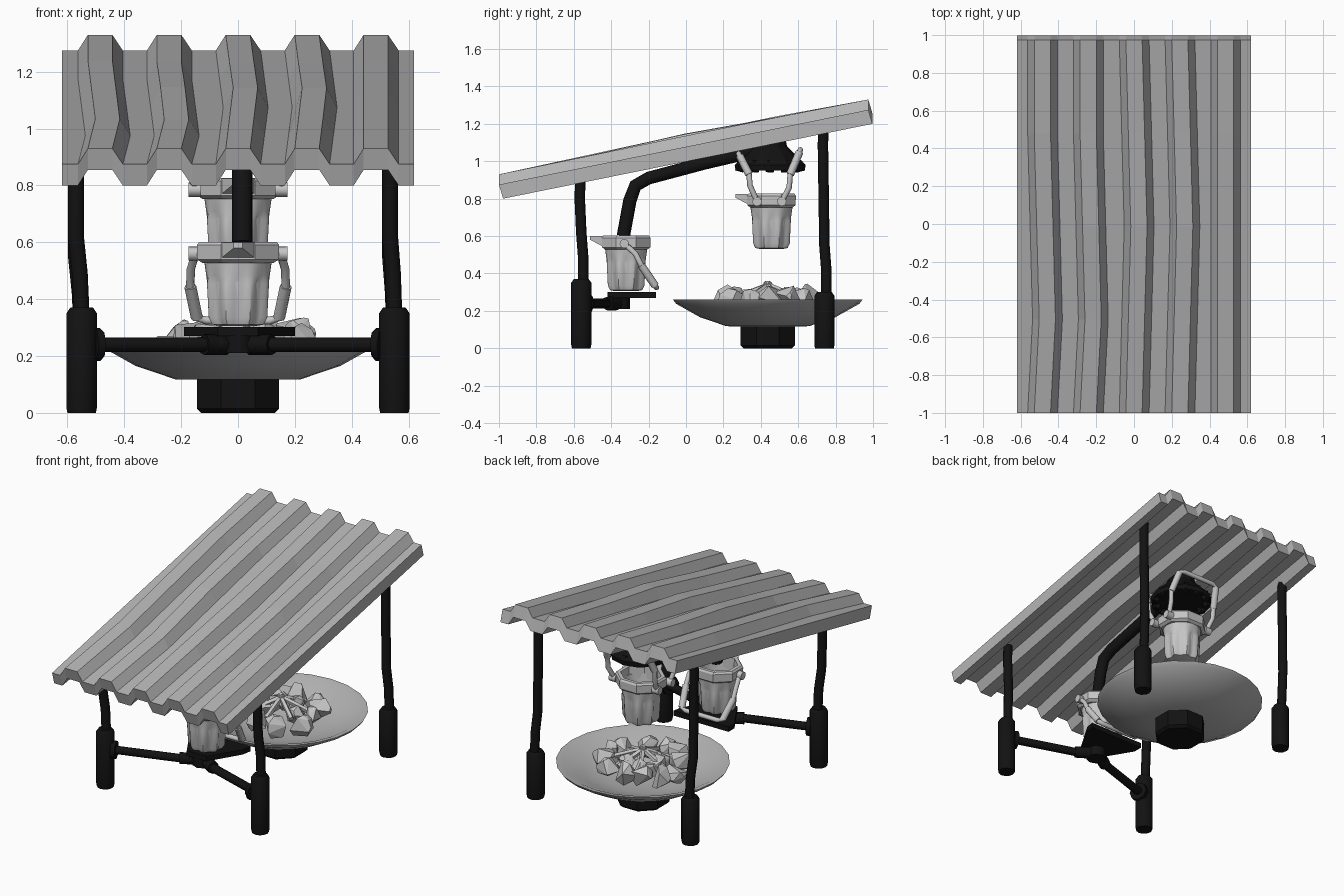
import bpy, bmesh, math, random
from mathutils import Vector

random.seed(4)
if "Cube" in bpy.data.objects:
    bpy.data.objects.remove(bpy.data.objects["Cube"])


def material(name, v):
    m = bpy.data.materials.new(name)
    m.use_nodes = True
    m.diffuse_color = (v, v, v, 1)
    m.node_tree.nodes["Principled BSDF"].inputs["Base Color"].default_value = (v, v, v, 1)
    return m


BLACK = material("soot black", 0.006)
ROOF = material("sheet grey", 0.46)
PALE = material("pale grey", 0.56)


def finish(name, bm, mat, loc=(0, 0, 0), smooth=0):
    bmesh.ops.recalc_face_normals(bm, faces=bm.faces)
    me = bpy.data.meshes.new(name)
    bm.to_mesh(me)
    bm.free()
    me.materials.append(mat)
    ob = bpy.data.objects.new(name, me)
    ob.location = loc
    bpy.context.collection.objects.link(ob)
    if smooth:
        bpy.ops.object.select_all(action='DESELECT')
        ob.select_set(True)
        bpy.context.view_layer.objects.active = ob
        bpy.ops.object.shade_smooth_by_angle(angle=math.radians(smooth))
    return ob


def bridge(bm, rings):
    for a, b in zip(rings, rings[1:]):
        n = len(a)
        for i in range(n):
            j = (i + 1) % n
            bm.faces.new((a[i], a[j], b[j], b[i]))


def lathe(name, profile, sides, loc, mat, smooth=0, flute=None, squash=1, closed=False):
    """Revolve (radius, height) pairs; flute(height) gives the lobe depth."""
    bm = bmesh.new()
    rings = []
    for r, z in profile:
        ring = []
        for i in range(sides):
            a = math.tau * (i + 0.5) / sides if sides == 8 else math.tau * i / sides
            k = r * (1 - (flute(z) * math.cos(8 * a) if flute else 0))
            ring.append(bm.verts.new((k * math.cos(a), k * math.sin(a) * squash, z)))
        rings.append(ring)
    bridge(bm, rings + rings[:1] if closed else rings)
    if not closed:
        bm.faces.new(rings[0])
        bm.faces.new(rings[-1])
    return finish(name, bm, mat, loc, smooth)


def tube(name, points, radius, mat, sides=8, loc=(0, 0, 0)):
    """Sweep a round section along a path."""
    bm = bmesh.new()
    pts = [Vector(p) for p in points]
    rings = []
    side = None
    for i, p in enumerate(pts):
        d = (pts[min(i + 1, len(pts) - 1)] - pts[max(i - 1, 0)]).normalized()
        if side is None:
            side = d.orthogonal()
        side = (side - d * side.dot(d)).normalized()
        up = d.cross(side)
        angles = [math.tau * k / sides for k in range(sides)]
        rings.append([bm.verts.new(p + radius * (side * math.cos(a) + up * math.sin(a))) for a in angles])
    bridge(bm, rings)
    bm.faces.new(rings[0])
    bm.faces.new(rings[-1])
    return finish(name, bm, mat, loc, 50)


def hull(name, points, mat, loc=(0, 0, 0)):
    bm = bmesh.new()
    verts = [bm.verts.new(p) for p in points]
    out = bmesh.ops.convex_hull(bm, input=verts)
    bmesh.ops.delete(bm, geom=list({v for v in out["geom_interior"] if isinstance(v, bmesh.types.BMVert)}), context='VERTS')
    bmesh.ops.dissolve_limit(bm, angle_limit=0.05, verts=bm.verts, edges=bm.edges)
    return finish(name, bm, mat, loc)


# Corrugated roof: five wavering ridges, then extruded to thickness
bm = bmesh.new()
peaks = [1, 1, 2, 2, 9]
rows = []
for k in range(5):
    t = k / 4
    base = 0.875 + 0.4 * t
    line = [(-0.62, 0)]
    for i, peak in enumerate(peaks):
        c = 0.2425 * (i - 2)
        inner = 0 < k < 4
        sway = max(0, 0.026 - 0.013 * abs(k - peak)) if inner else 0
        lift = 0.055 + (random.uniform(0, 0.018) if inner else 0)
        line += [(c - 0.078 + sway, 0), (c - 0.043 + sway, lift), (c + 0.043 + sway, lift), (c + 0.08 + sway, 0)]
    line.append((0.62, 0))
    rows.append([bm.verts.new((x, -1 + 1.975 * t, base + h)) for x, h in line])
for a, b in zip(rows, rows[1:]):
    for i in range(len(a) - 1):
        bm.faces.new((a[i], a[i + 1], b[i + 1], b[i]))
top = list(bm.faces)
lower = bmesh.ops.extrude_face_region(bm, geom=top, use_keep_orig=True)["geom"]
bmesh.ops.translate(bm, vec=(0, 0.022, -0.075), verts=[v for v in lower if isinstance(v, bmesh.types.BMVert)])
finish("corrugated_roof", bm, ROOF)

# Four posts: thick foot sleeve and a slightly bent pole
for tag, y, foot, height in (("front", -0.56, 0.37, 0.9), ("back", 0.74, 0.3, 1.19)):
    for s, word in ((1, "left"), (-1, "right")):
        x = 0.55 * s
        lathe(f"{tag}_{word}_post_foot", [(0.05, 0), (0.054, 0.02), (0.054, foot - 0.02), (0.04, foot)], 12, (x, y, 0), BLACK, 40)
        bend = -0.015 if s > 0 else -0.02
        tube(f"{tag}_{word}_post_pole",
             [(x, y + 0.01, foot - 0.03), (x + bend / 3, y + 0.01, foot + 0.12), (x + bend, y, foot + 0.25),
              (x + bend, y - 0.008, height - 0.1), (x + bend, y - 0.005, height)], 0.028, BLACK)

# Front cross braces with collars and knuckles, carrying the bucket shelf
for s, word in ((1, "left"), (-1, "right")):
    tube(f"{word}_brace", [(0.52 * s, -0.55, 0.24), (0.06 * s, -0.4, 0.24)], 0.026, BLACK)
    tube(f"{word}_brace_collar", [(0.51 * s, -0.55, 0.24), (0.485 * s, -0.54, 0.24)], 0.058, BLACK)
    tube(f"{word}_brace_knuckle", [(0.12 * s, -0.42, 0.24), (0.04 * s, -0.37, 0.24)], 0.037, BLACK)
tube("shelf_stem", [(0, -0.36, 0.21), (0, -0.36, 0.28)], 0.06, BLACK)
hull("bucket_shelf", [(x, y, z) for z in (0.27, 0.302) for x, y in
                      ((-0.19, -0.16), (0.2, -0.16), (0.19, -0.22), (0.07, -0.42), (-0.07, -0.42), (-0.19, -0.22))], BLACK)

# Smoke hood under the roof and its drain pipe
lathe("smoke_hood", [(0.16, 0.97), (0.185, 0.95), (0.19, 0.98), (0.09, 1.08), (0.08, 1.13)], 12, (0, 0.45, 0), BLACK)
for i in range(12):
    a = math.tau * i / 12
    tube("hood_tooth", [(0.165 * math.cos(a), 0.45 + 0.165 * math.sin(a), 0.945),
                        (0.15 * math.cos(a), 0.45 + 0.15 * math.sin(a), 1.0)], 0.024, BLACK, 5)
tube("drain_pipe", [(0.015, -0.335, 0.6), (0.015, -0.3, 0.79), (0.015, -0.27, 0.87), (0.01, -0.2, 0.91),
                    (0, 0.1, 0.99), (0, 0.4, 1.06)], 0.036, BLACK, 10)


# Buckets: fluted body, eight-sided rim, spout and bails
def bucket(tag, loc, bails):
    lathe(tag + "_body", [(0.06, 0), (0.09, 0.006), (0.102, 0.03), (0.108, 0.15), (0.112, 0.18), (0.122, 0.25),
                          (0.112, 0.25), (0.09, 0.04), (0.03, 0.04)], 48, loc, PALE, 35,
          lambda z: 0.09 if 0 < z < 0.16 and z != 0.04 else 0, 0.95)
    lathe(tag + "_rim", [(0.135, 0.222), (0.155, 0.235), (0.157, 0.285), (0.148, 0.297), (0.124, 0.297), (0.12, 0.222)],
          8, loc, PALE, 0, None, 0.9, True)
    hull(tag + "_spout", [(s * 0.058, y, z) for s in (-1, 1) for y, z in ((-0.127, 0.24), (-0.127, 0.295))]
         + [(s * 0.015, -0.192, z) for s in (-1, 1) for z in (0.275, 0.295)], PALE, loc)
    for path in bails:
        half = [Vector((x, y, z)) for x, (y, z) in zip((0.15, 0.166, 0.168, 0.145), path)]
        half.append(half[-1] + Vector((-0.03, 0, 0)) + (half[-1] - half[-2]).normalized() * 0.012)
        other = [Vector((-p.x, p.y, p.z)) for p in reversed(half)]
        tube(tag + "_bail", half + other, 0.015, PALE, 8, loc)
        for s in (-1, 1):
            grip = [Vector((p.x * s, p.y, p.z)) for p in half[2:4]]
            tube(tag + "_bail_sleeve", grip, 0.021, PALE, 8, loc)
            p = half[0]
            tube(tag + "_pivot", [(s * 0.13, p.y, p.z), (s * 0.175, p.y, p.z)], 0.025, PALE, 10, loc)


bucket("front_bucket", (0, -0.32, 0.305), [[(-0.01, 0.255), (0.05, 0.2), (0.08, 0.14), (0.155, 0.03)]])
bucket("hanging_bucket", (0, 0.457, 0.53), [[(-0.077, 0.255), (-0.115, 0.34), (-0.12, 0.4), (-0.17, 0.5)],
                                            [(0.055, 0.255), (0.095, 0.33), (0.1, 0.4), (0.15, 0.52)]])

# Fire bowl on a black pedestal
lathe("fire_bowl", [(0.05, 0.115), (0.22, 0.118), (0.36, 0.165), (0.49, 0.238), (0.507, 0.26), (0.475, 0.256),
                    (0.35, 0.195), (0.2, 0.15), (0.05, 0.145)], 24, (0, 0.437, 0), ROOF, 40)
lathe("bowl_pedestal", [(0.14, 0), (0.157, 0.015), (0.157, 0.12), (0.14, 0.13)], 8, (0, 0.437, 0), BLACK)

# Rubble ring and kindling in the bowl
for i in range(20):
    a = math.tau * i / 12 + random.uniform(-0.1, 0.1)
    ring, size = (0.215, 0.075) if i < 12 else (0.1, 0.062)
    spots = [Vector([random.gauss(0, 1) for _ in range(3)]).normalized() * size for _ in range(14)]
    hull("rubble_stone", spots, PALE, (ring * math.cos(a) * 1.05, 0.437 + ring * math.sin(a), random.uniform(0.24, 0.275)))
for i in range(7):
    a = math.tau * i / 7 + 0.3
    u = Vector((math.cos(a), math.sin(a), 0))
    c = Vector((0, 0.437, 0))
    tube("kindling_stick", [c + u * 0.17 + Vector((0, 0, 0.27)), c - u * 0.02 + Vector((0, 0, 0.345))], 0.016, PALE, 5)
